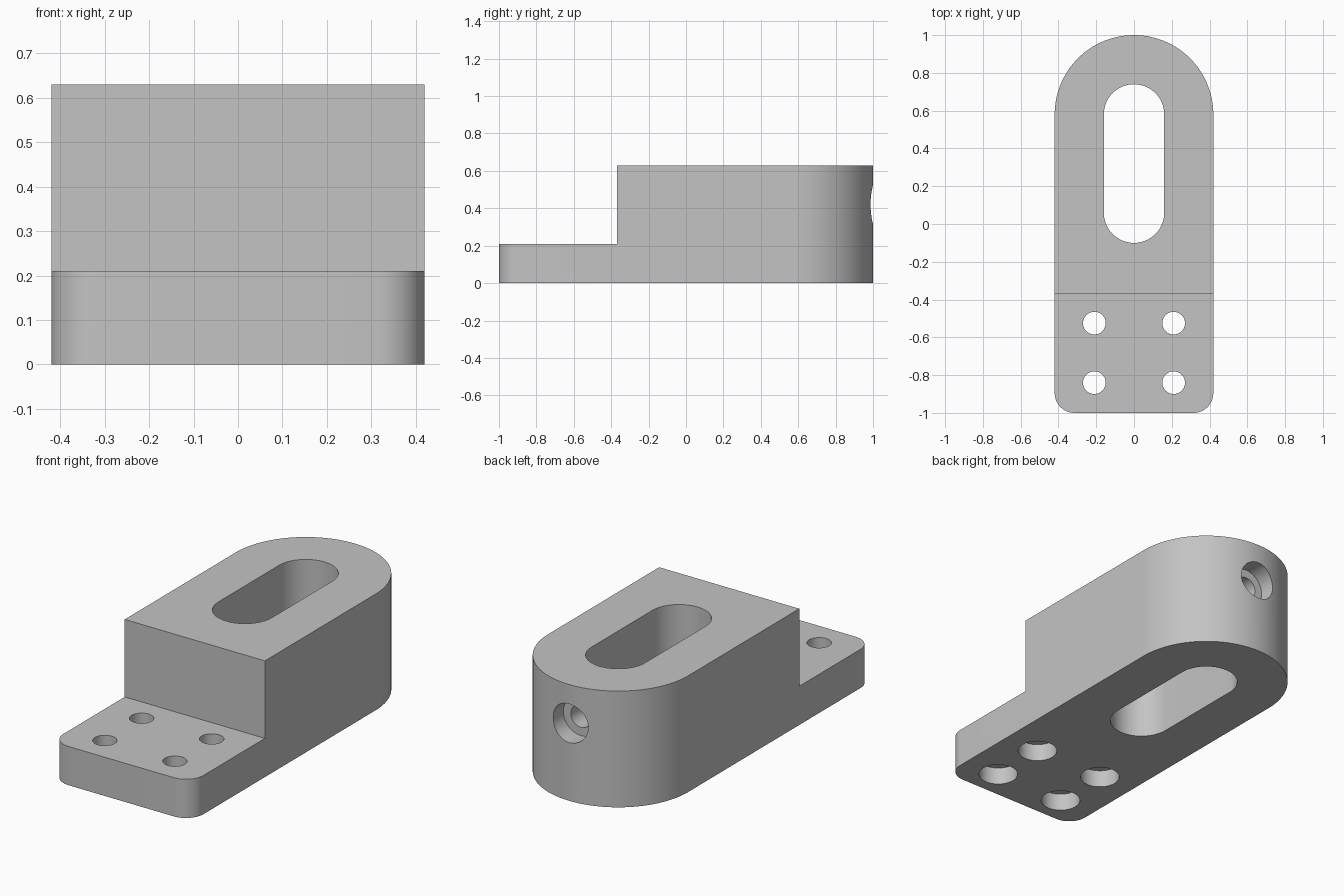
import bpy, bmesh, math
from mathutils import Matrix, Vector

if "Cube" in bpy.data.objects:
    bpy.data.objects.remove(bpy.data.objects["Cube"])

HALF_W, HEIGHT, BASE_H = 0.42, 0.63, 0.21
STEP_Y, ARC_Y = -0.37, 0.58


def arc(cx, cy, r, start, end, n):
    """Points along an arc, angles in degrees."""
    angles = [math.radians(start + (end - start) * i / n) for i in range(n + 1)]
    return [(cx + r * math.cos(a), cy + r * math.sin(a)) for a in angles]


def add_object(name, bm):
    bmesh.ops.recalc_face_normals(bm, faces=bm.faces)
    mesh = bpy.data.meshes.new(name)
    bm.to_mesh(mesh)
    bm.free()
    obj = bpy.data.objects.new(name, mesh)
    bpy.context.collection.objects.link(obj)
    return obj


def prism(name, outline, z0, z1):
    """Extrude a closed outline between two heights."""
    bm = bmesh.new()
    face = bm.faces.new([bm.verts.new((x, y, z0)) for x, y in outline])
    top = bmesh.ops.extrude_face_region(bm, geom=[face])["geom"]
    verts = [v for v in top if isinstance(v, bmesh.types.BMVert)]
    bmesh.ops.translate(bm, verts=verts, vec=(0, 0, z1 - z0))
    return add_object(name, bm)


def cylinder(name, start, end, radius):
    start, end = Vector(start), Vector(end)
    axis = end - start
    matrix = Matrix.Translation((start + end) / 2) @ axis.to_track_quat('Z', 'Y').to_matrix().to_4x4()
    bm = bmesh.new()
    bmesh.ops.create_cone(bm, cap_ends=True, segments=48, radius1=radius,
                          radius2=radius, depth=axis.length, matrix=matrix)
    return add_object(name, bm)


def cut(body, cutter):
    """Subtract the cutter, then remove it."""
    mod = body.modifiers.new("cut", 'BOOLEAN')
    mod.operation, mod.solver, mod.object = 'DIFFERENCE', 'EXACT', cutter
    cutter.hide_render = True
    bpy.context.view_layer.objects.active = body
    bpy.ops.object.modifier_apply(modifier=mod.name)
    bpy.data.objects.remove(cutter)


# Body: rounded back end, small rounded front corners
R = 0.105
outline = (arc(0, ARC_Y, HALF_W, 0, 180, 64)
           + arc(-HALF_W + R, -1 + R, R, 180, 270, 12)
           + arc(HALF_W - R, -1 + R, R, 270, 360, 12))
body = prism("bracket_body", outline, 0, HEIGHT)

# Step down to the mounting flange
cut(body, prism("step_cutter", [(-1, -2), (1, -2), (1, STEP_Y), (-1, STEP_Y)], BASE_H, 1))

# Long slot through the block
slot = arc(0, ARC_Y, 0.16, 0, 180, 32) + arc(0, 0.06, 0.16, 180, 360, 32)
cut(body, prism("slot_cutter", slot, -0.2, 1))

# Flange holes, counterbored from below
for x in (-0.21, 0.21):
    for y in (-0.84, -0.525):
        cut(body, cylinder("hole_cutter", (x, y, -0.1), (x, y, 0.4), 0.06))
        cut(body, cylinder("counterbore_cutter", (x, y, -0.1), (x, y, 0.095), 0.1))

# Stepped hole from the back into the slot
cut(body, cylinder("back_hole_cutter", (0, 1.1, 0.42), (0, 0.55, 0.42), 0.06))
cut(body, cylinder("back_counterbore_cutter", (0, 1.1, 0.42), (0, 0.9, 0.42), 0.105))

# Plain grey finish with crisp edges
grey = bpy.data.materials.new("plain_grey")
grey.diffuse_color = (0.55, 0.55, 0.55, 1)
grey.use_nodes = True
grey.node_tree.nodes["Principled BSDF"].inputs["Base Color"].default_value = grey.diffuse_color
body.data.materials.clear()
body.data.materials.append(grey)
body.select_set(True)
bpy.context.view_layer.objects.active = body
bpy.ops.object.shade_smooth_by_angle(angle=math.radians(30))
